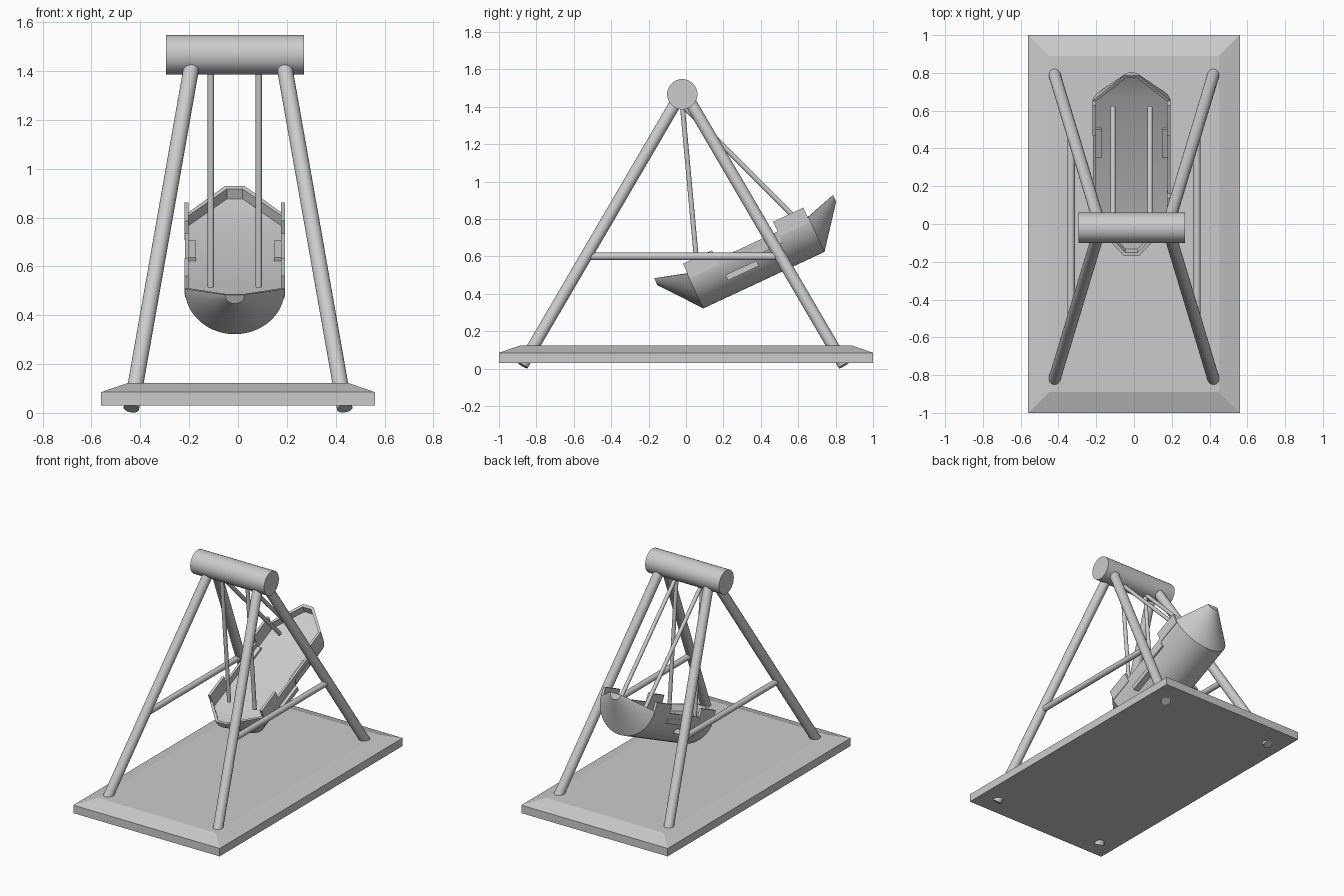
import bpy, bmesh, math
from mathutils import Vector

cube = bpy.data.objects.get("Cube")
if cube:
    bpy.data.objects.remove(cube)

grey = bpy.data.materials.new("light_grey")
grey.use_nodes = True
grey.diffuse_color = (0.6, 0.6, 0.6, 1)
grey.node_tree.nodes["Principled BSDF"].inputs["Base Color"].default_value = (0.6, 0.6, 0.6, 1)

CX, CY = -0.013, -0.015          # swing axis
TILT = math.radians(25)


def finish(name, bm, smooth=False):
    bmesh.ops.recalc_face_normals(bm, faces=bm.faces)
    mesh = bpy.data.meshes.new(name)
    bm.to_mesh(mesh)
    bm.free()
    mesh.materials.append(grey)
    obj = bpy.data.objects.new(name, mesh)
    bpy.context.collection.objects.link(obj)
    if smooth:
        bpy.ops.object.select_all(action='DESELECT')
        obj.select_set(True)
        bpy.context.view_layer.objects.active = obj
        bpy.ops.object.shade_smooth_by_angle(angle=math.radians(35))
    return obj


def rod(name, a, b, radius, sides=24):
    a, b = Vector(a), Vector(b)
    bm = bmesh.new()
    bmesh.ops.create_cone(bm, cap_ends=True, segments=sides, radius1=radius,
                          radius2=radius, depth=(b - a).length)
    obj = finish(name, bm, True)
    obj.location = (a + b) / 2
    obj.rotation_euler = (b - a).to_track_quat('Z', 'Y').to_euler()
    return obj


def box(name, lo, hi):
    bm = bmesh.new()
    bmesh.ops.create_cube(bm, size=1)
    for v in bm.verts:
        v.co = [l + (c + 0.5) * (h - l) for l, h, c in zip(lo, hi, v.co)]
    return finish(name, bm)


def tilt(obj):
    obj.rotation_euler.x = TILT
    obj.location.x = CX


# Base slab with sloped top edges
bm = bmesh.new()
rings = []
for hx, hy, z in ((0.56, 1, 0.03), (0.56, 1, 0.085), (0.45, 0.89, 0.123)):
    rings.append([bm.verts.new((sx * hx, sy * hy, z))
                  for sx, sy in ((-1, -1), (1, -1), (1, 1), (-1, 1))])
for a, b in zip(rings, rings[1:]):
    for i in range(4):
        j = (i + 1) % 4
        bm.faces.new((a[i], a[j], b[j], b[i]))
bm.faces.new(rings[0])
bm.faces.new(rings[-1])
finish("base", bm)

# Axle drum, legs and side braces
rod("axle_drum", (-0.295, -0.02, 1.467), (0.27, -0.02, 1.467), 0.081, 48)
for sx, side in ((-1, "right"), (1, "left")):
    for sy, end in ((-1, "front"), (1, "back")):
        rod(f"{side}_{end}_leg", (sx * 0.437, CY + sy * 0.86, 0.018),
            (sx * 0.188, CY + sy * 0.035, 1.43), 0.032)
    rod(f"{side}_brace", (sx * 0.333, -0.53, 0.6), (sx * 0.333, 0.505, 0.6), 0.02)

# Boat hull: half-round sections along the keel, with a shallow deck inside
outer = ((0.05, 0.04, 0.51), (0.22, 0.205, 0.458), (0.935, 0.205, 0.458), (1.105, 0.04, 0.51))
inner = ((0.068, 0.032, 0.505), (0.227, 0.19, 0.458), (0.928, 0.19, 0.458), (1.087, 0.032, 0.505))
N = 28
bm = bmesh.new()
sections = []
for u, r, v in outer:
    sections.append([bm.verts.new((-r * math.cos(math.pi * i / N), u,
                                   v - r * math.sin(math.pi * i / N))) for i in range(N + 1)])
for a, b in zip(sections, sections[1:]):
    for i in range(N):
        bm.faces.new((a[i], a[i + 1], b[i + 1], b[i]))
bm.faces.new(sections[0])
bm.faces.new(sections[-1])


def outline(drop):
    left = [bm.verts.new((-r, u, v - drop)) for u, r, v in inner]
    right = [bm.verts.new((r, u, v - drop)) for u, r, v in inner]
    return left + right[::-1]


rim = [s[0] for s in sections] + [s[-1] for s in sections][::-1]
lip, deck = outline(0), outline(0.045)
for a, b in ((rim, lip), (lip, deck)):
    for i in range(8):
        j = (i + 1) % 8
        bm.faces.new((a[i], a[j], b[j], b[i]))
for i in range(3):
    bm.faces.new((deck[i], deck[i + 1], deck[6 - i], deck[7 - i]))
tilt(finish("boat_hull", bm, True))

# Raised side boards and ledges on the boat
for sx, side in ((-1, "right"), (1, "left")):
    for u0, u1, end in ((0.223, 0.393, "front"), (0.754, 0.932, "back")):
        xs = sorted((sx * 0.189, sx * 0.206))
        tilt(box(f"{side}_{end}_board", (xs[0], u0, 0.43), (xs[1], u1, 0.515)))
    for u0, u1, v0, v1, end in ((0.403, 0.586, 0.333, 0.365, "lower"),
                                (0.586, 0.752, 0.39, 0.428, "upper")):
        xs = sorted((sx * 0.16, sx * 0.205))
        tilt(box(f"{side}_{end}_ledge", (xs[0], u0, v0), (xs[1], u1, v1)))

# Hanger rods
for sx, side in ((-1, "right"), (1, "left")):
    x = CX + sx * 0.098
    rod(f"{side}_front_hanger", (x, -0.02, 1.41), (x, 0.062, 0.515), 0.013, 16)
    rod(f"{side}_back_hanger", (x, -0.02, 1.41), (x, 0.615, 0.775), 0.013, 16)
